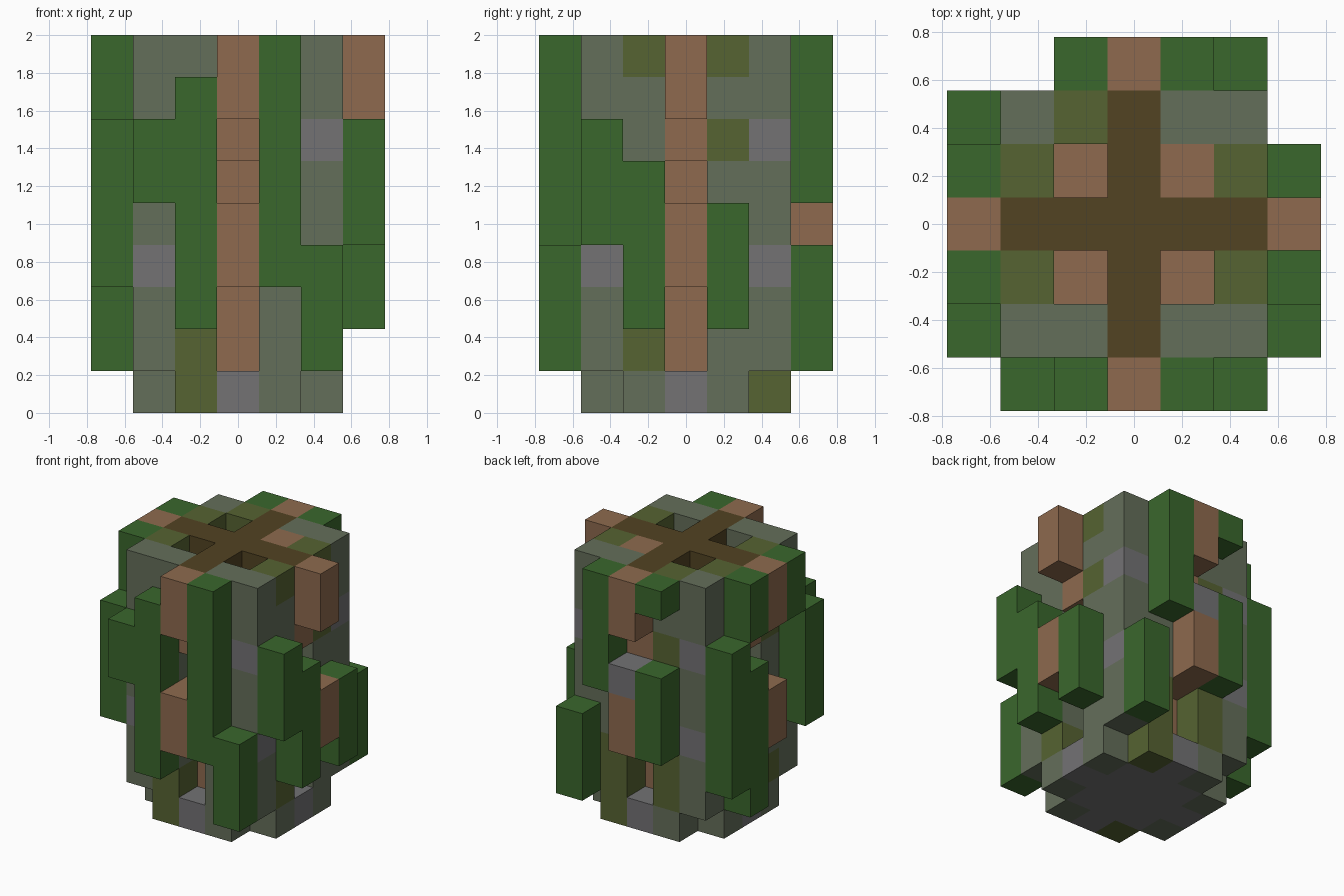
import bpy
import bmesh
from mathutils import Vector

if "Cube" in bpy.data.objects:
    bpy.data.objects.remove(bpy.data.objects["Cube"], do_unlink=True)

CELL = 2 / 9


def linear(v):
    v /= 255
    return v / 12.92 if v <= 0.04045 else ((v + 0.055) / 1.055) ** 2.4


def material(name, rgb):
    mat = bpy.data.materials.new(name)
    mat.use_nodes = True
    color = tuple(linear(v) for v in rgb) + (1,)
    mat.diffuse_color = color
    mat.node_tree.nodes["Principled BSDF"].inputs["Base Color"].default_value = color
    return mat


PALETTE = {
    "G": material("vine_green", (58, 103, 44)),
    "S": material("mossy_stone", (100, 110, 90)),
    "C": material("grey_stone", (115, 114, 116)),
    "O": material("olive_moss", (86, 99, 50)),
    "B": material("light_wood", (142, 106, 78)),
    "D": material("dark_wood", (82, 67, 34)),
}
KEYS = list(PALETTE)
cells = {}   # grid position -> (part name, palette key)


def column(part, x, y, text):
    """Stack blocks from the ground up; a dot leaves a gap."""
    for z, key in enumerate(text):
        if key != ".":
            cells[x, y, z] = (part, key)


# Solid wooden core on a stone floor, with crossed beams on top
for x in (-1, 0, 1):
    for y in (-1, 0, 1):
        column("core", x, y, "CBBBBBBB")
        if x == 0 or y == 0:
            cells[x, y, 8] = ("roof_beams", "D")
cells[1, 1, 8] = ("core", "B")

# Corner pillars, raised one block off the ground
for x in (-2, 2):
    for y in (-2, 2):
        column("corner_pillars", x, y, ".SSCSSCSS")

# Middle of each wall with openings, and the wooden frames outside it
for dx, dy in ((1, 0), (-1, 0), (0, 1), (0, -1)):
    column("wall_openings", dx * 2, dy * 2, "C..BB.BB")
    cells[dx * 2, dy * 2, 8] = ("roof_beams", "D")
    column("wood_frames", dx * 3, dy * 3, "...BB..BB")
cells[0, 3, 5] = ("back_ledge", "C")

# Mossy walls between pillars and openings
WALLS = {
    (-1, -2): "OOSSSSSSS", (1, -2): "SSSSSSSSS",
    (2, -1): "SOSSSSSSO", (2, 1): "SSSSSSOSO",
    (1, 2): "OOOSSSSSS", (-1, 2): "SOOSSSOSO",
    (-2, 1): "SSSSSSSSO", (-2, -1): "SOSSSSOSO",
}
for (x, y), text in WALLS.items():
    column("mossy_walls", x, y, text)

# Hanging vines on the four sides
VINES = {
    "front_vines": {(-2, -3): ".....GG", (-1, -3): "..GGGGGG",
                    (1, -3): "...GGGGGG", (2, -3): ".GGG"},
    "back_vines": {(-1, 3): "...GGG..G", (1, 3): ".....GGGG", (2, 3): ".GGG"},
    "left_vines": {(3, -2): "....GGG", (3, -1): "..GGGG", (3, 1): "..GGG"},
    "right_vines": {(-3, -2): "...GGGG", (-3, -1): ".......GG",
                    (-3, 1): ".GGGGG.GG", (-3, 2): "..GGGGG"},
}
for part, stacks in VINES.items():
    for (x, y), text in stacks.items():
        column(part, x, y, text)


def build(part):
    """Mesh the exposed faces of every block in one part."""
    bm = bmesh.new()
    used = [k for k in KEYS if (part, k) in cells.values()]
    for pos, (owner, key) in cells.items():
        if owner != part:
            continue
        centre = Vector(pos) + Vector((0, 0, 0.5))
        for axis in range(3):
            for sign in (-1, 1):
                n = Vector((0, 0, 0))
                n[axis] = sign
                if tuple(int(a + b) for a, b in zip(pos, n)) in cells:
                    continue
                u = Vector((0, 0, 0))
                u[(axis + 1) % 3] = 0.5
                v = n.cross(u)
                mid = centre + n / 2
                ring = (mid - u - v, mid + u - v, mid + u + v, mid - u + v)
                face = bm.faces.new([bm.verts.new(p * CELL) for p in ring])
                face.material_index = used.index(key)
    bmesh.ops.remove_doubles(bm, verts=bm.verts, dist=0.001)
    mesh = bpy.data.meshes.new(part)
    bm.to_mesh(mesh)
    bm.free()
    for key in used:
        mesh.materials.append(PALETTE[key])
    bpy.context.scene.collection.objects.link(bpy.data.objects.new(part, mesh))


for part in sorted({owner for owner, _ in cells.values()}):
    build(part)
